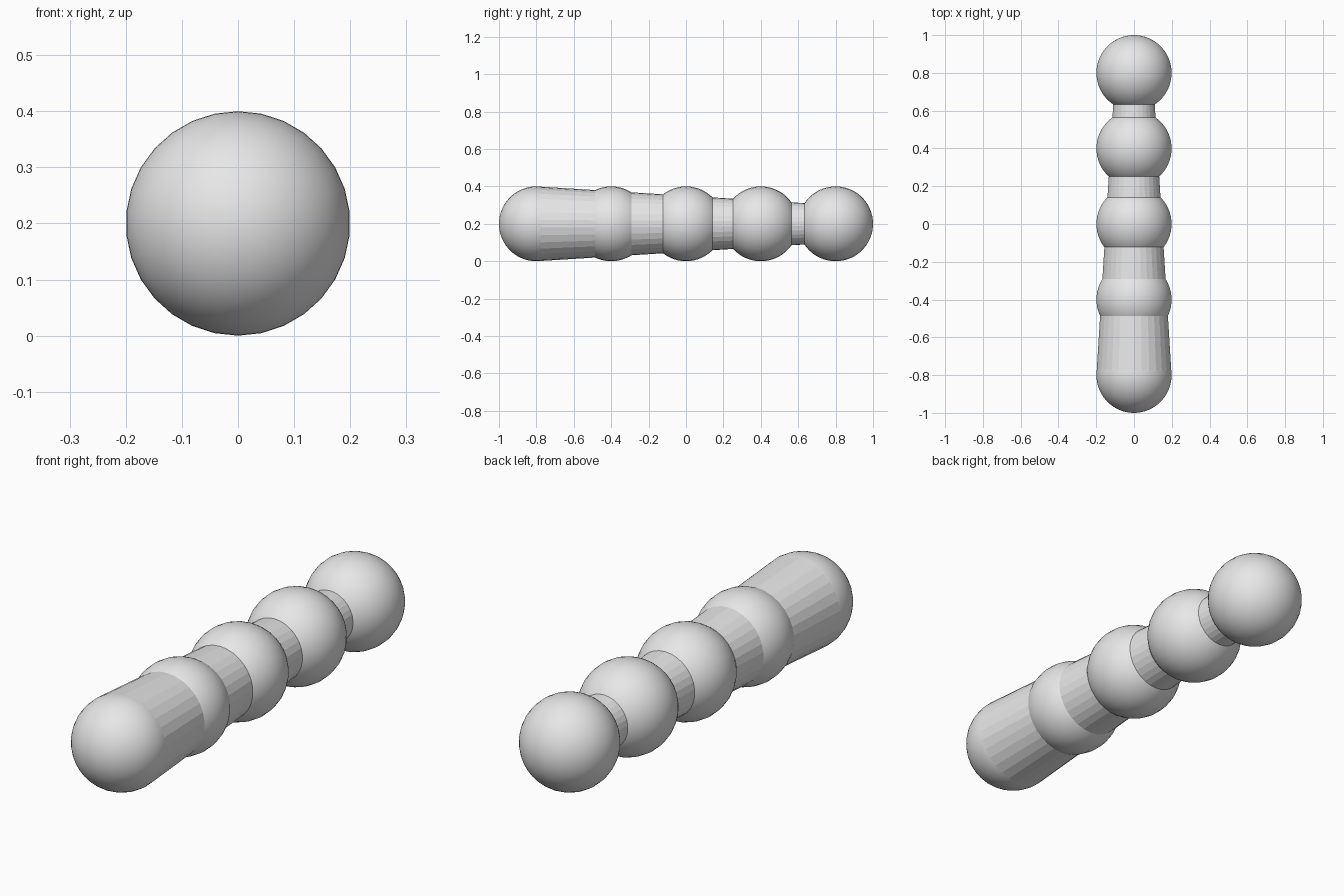
import bpy
import math

cube = bpy.data.objects.get("Cube")
if cube:
    bpy.data.objects.remove(cube, do_unlink=True)

RADIUS = 0.2
SIDES = 30
LAY_DOWN = (math.radians(-90), 0, 0)   # local z runs along +y

grey = bpy.data.materials.new("plain_grey")
grey.use_nodes = True
colour = (0.8, 0.8, 0.8, 1)
grey.diffuse_color = colour
grey.node_tree.nodes["Principled BSDF"].inputs["Base Color"].default_value = colour


def finish(name, smooth):
    obj = bpy.context.object
    obj.name = name
    obj.data.materials.append(grey)
    # put a vertex on the x axis so the sides come to a point and the top is flat
    if smooth:
        bpy.ops.object.shade_smooth()
    return obj


# Row of equal balls
names = ["front_ball", "second_ball", "middle_ball", "fourth_ball", "back_ball"]
for i, name in enumerate(names):
    bpy.ops.mesh.primitive_uv_sphere_add(
        segments=SIDES, ring_count=SIDES, radius=RADIUS,
        location=(0, -0.8 + 0.4 * i, RADIUS), rotation=LAY_DOWN)
    finish(name, True)

# Tapered rod through the balls; cone vertices start on local y, so turn a quarter
bpy.ops.mesh.primitive_cone_add(
    vertices=SIDES, radius1=RADIUS, radius2=RADIUS / 2, depth=1.6,
    location=(0, 0, RADIUS), rotation=LAY_DOWN)
rod = finish("tapered_rod", False)
rod.rotation_euler = (math.radians(-90), 0, 0)
